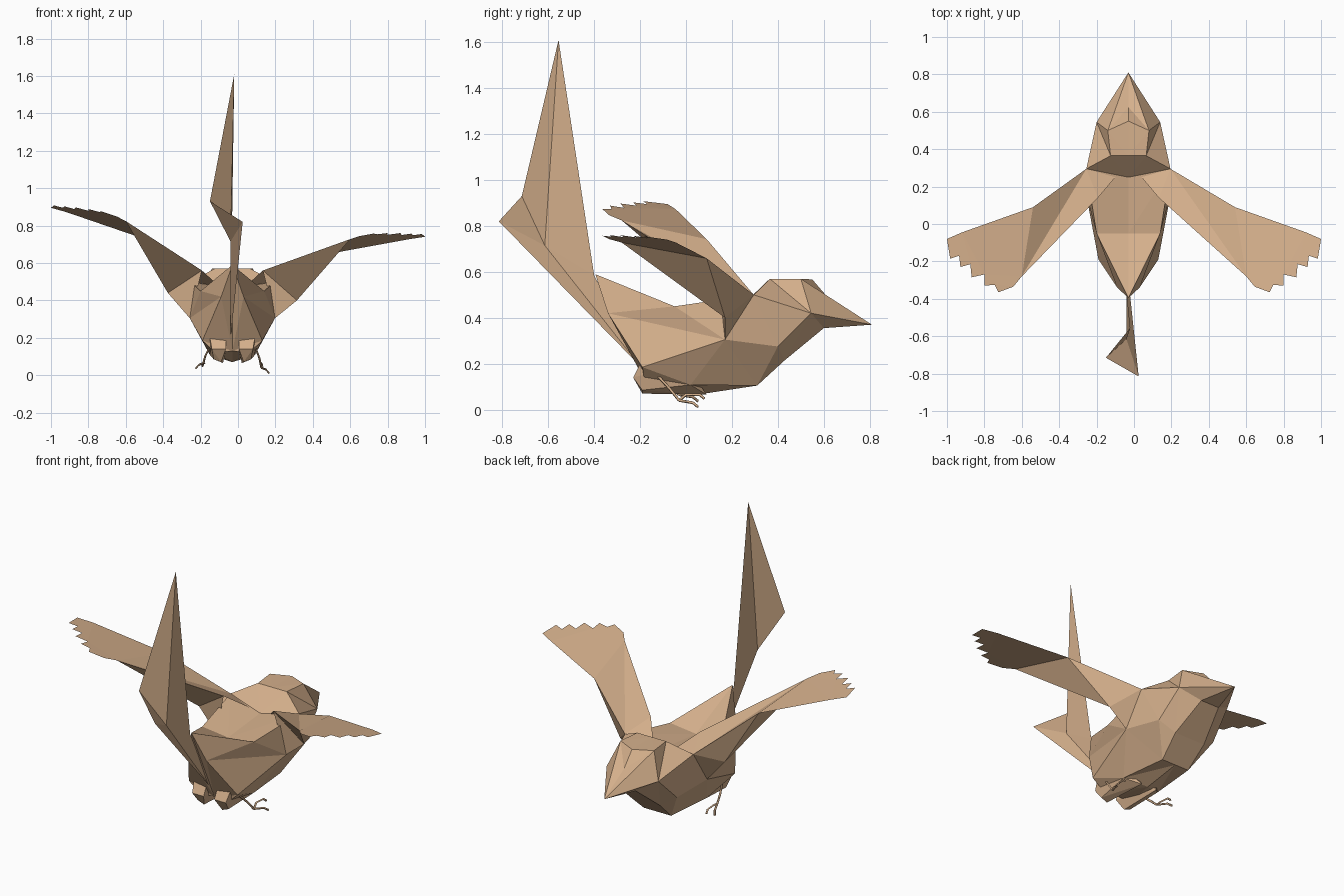
import bpy, bmesh
from mathutils import Vector

if "Cube" in bpy.data.objects:
    bpy.data.objects.remove(bpy.data.objects["Cube"])

C = -0.03  # body centre line
tan = bpy.data.materials.new("tan_paper")
tan.diffuse_color = (0.66, 0.43, 0.26, 1)
tan.use_nodes = True
tan.node_tree.nodes["Principled BSDF"].inputs["Base Color"].default_value = tan.diffuse_color


def add_mesh(name, verts, faces, fix_normals=True):
    me = bpy.data.meshes.new(name)
    me.from_pydata(verts, [], faces)
    bm = bmesh.new()
    bm.from_mesh(me)
    bmesh.ops.remove_doubles(bm, verts=bm.verts, dist=0.0005)
    bmesh.ops.dissolve_degenerate(bm, edges=bm.edges, dist=0.0005)
    bmesh.ops.triangulate(bm, faces=[f for f in bm.faces if len(f.verts) > 3])
    if fix_normals:
        bmesh.ops.recalc_face_normals(bm, faces=bm.faces)
    bm.to_mesh(me)
    bm.free()
    me.materials.append(tan)
    ob = bpy.data.objects.new(name, me)
    bpy.context.collection.objects.link(ob)
    return ob


def hull(name, pts):
    bm = bmesh.new()
    for p in pts:
        bm.verts.new(p)
    bmesh.ops.convex_hull(bm, input=bm.verts)
    me = bpy.data.meshes.new(name)
    bmesh.ops.delete(bm, geom=[v for v in bm.verts if not v.link_faces], context='VERTS')
    bm.to_mesh(me)
    bm.free()
    me.materials.append(tan)
    bpy.context.collection.objects.link(bpy.data.objects.new(name, me))


# body: half sections from belly to back (half width, y, z), tail end to beak
tip = (0, 0.81, 0.37)
brow = (0.17, 0.545, 0.42)
forehead = (0, 0.625, 0.48)
rings = [
    [(0, -0.18, 0.13), (0.09, -0.18, 0.12), (0.16, -0.19, 0.185), (0.06, -0.34, 0.42), (0, -0.395, 0.59)],
    [(0, 0.08, 0.07), (0.12, 0.02, 0.108), (0.228, 0.17, 0.305), (0.17, -0.05, 0.45), (0, -0.05, 0.43)],
    [(0, 0.31, 0.105), (0.09, 0.31, 0.105), (0.19, 0.40, 0.275), (0.225, 0.295, 0.50), (0, 0.25, 0.46)],
    [(0, 0.43, 0.215), (0.10, 0.43, 0.215), brow, (0.095, 0.365, 0.57), (0, 0.365, 0.57)],
    [(0, 0.60, 0.355), (0.06, 0.60, 0.355), brow, (0.11, 0.50, 0.57), (0, 0.55, 0.567)],
    [tip, tip, tip, forehead, forehead],
]
verts, faces = [], []
for s in (1, -1):
    o = len(verts)
    verts += [(C + s * x, y, z) for ring in rings for x, y, z in ring]
    faces.append([o + j for j in range(5)])
    for i in range(5):
        for j in range(4):
            a0, a1 = o + i * 5 + j, o + i * 5 + j + 1
            b0, b1 = a0 + 5, a1 + 5
            tris = [(a0, a1, b1), (a0, b1, b0)] if (i, j) == (1, 2) else [(a0, a1, b0), (a1, b1, b0)]
            faces += [t for t in tris if len({tuple(verts[k]) for k in t}) == 3]
add_mesh("body", verts, faces)

# wings: folded inner panel plus outer panel with notched feather edge
feathers = [(0.54, 0.09), (0.92, -0.045), (1.0, -0.08), (0.983, -0.185), (0.935, -0.17),
            (0.928, -0.23), (0.875, -0.215), (0.868, -0.285), (0.80, -0.27), (0.80, -0.33),
            (0.745, -0.325), (0.725, -0.365), (0.645, -0.335), (0.60, -0.28)]
for side, s, z_elbow, z_tip, z_low in (("right", 1, 0.655, 0.74, 0.40), ("left", -1, 0.735, 0.895, 0.44)):
    def lift(x, y):
        t = (x - 0.53) / 0.47
        back = (0.09 - 0.17 * t - y) / 0.35
        return z_elbow + (z_tip - z_elbow) * t ** 0.8 + 0.055 * max(back, 0)
    outer = [(s * x, y, lift(x, y)) for x, y in feathers]
    n = len(outer)
    inner = [(C + s * 0.225, 0.295, 0.50), (C + s * 0.07, 0.25, 0.475), (C + s * 0.163, 0.14, 0.56),
             (C + s * 0.345, 0.17, z_low), (C + s * 0.228, 0.17, 0.305)]
    S, N, R, Q, P = range(n, n + 5)
    E, T = 0, n - 1
    add_mesh(side + "_wing", outer + inner,
             [list(range(n)), (S, E, T), (S, T, R), (S, R, N), (S, Q, E), (E, Q, T),
              (Q, R, T), (P, Q, R), (S, P, Q)], False)

# tail: folded upright fan
tail = [(-0.04, -0.20, 0.19), (-0.035, -0.40, 0.585), (-0.02, -0.555, 1.61),
        (-0.15, -0.715, 0.93), (0.025, -0.815, 0.82), (-0.04, -0.615, 0.715)]
add_mesh("tail", tail, [(0, 1, 5), (1, 2, 5), (2, 3, 5), (3, 4, 5), (4, 0, 5)], False)

# thighs, legs and toes
for side, s in (("right", 1), ("left", -1)):
    hull(side + "_thigh", [(C + s * x, y, z) for x, y, z in (
        (0.035, -0.23, 0.14), (0.11, -0.23, 0.14), (0.035, -0.20, 0.20), (0.12, -0.20, 0.20),
        (0.06, -0.19, 0.07), (0.10, -0.19, 0.085), (0.05, 0.09, 0.065), (0.12, 0.02, 0.108),
        (0.04, 0.0, 0.2), (0.14, 0.0, 0.2))])
    dz = 0 if s > 0 else 0.025
    ankle = (0.155, -0.03, 0.04 + dz)
    cu = bpy.data.curves.new(side + "_foot", 'CURVE')
    cu.dimensions = '3D'
    cu.bevel_depth = 0.006
    cu.bevel_resolution = 0
    for path in ([(0.12, -0.13, 0.155), (0.145, -0.07, 0.09 + dz / 2), ankle],
                 [ankle, (0.18, 0.03, 0.03 + dz), (0.195, 0.052, 0.012 + dz)],
                 [ankle, (0.15, 0.0, 0.065), (0.155, 0.06, 0.065), (0.16, 0.08, 0.048)]):
        sp = cu.splines.new('POLY')
        sp.points.add(len(path) - 1)
        for p, (x, y, z) in zip(sp.points, path):
            p.co = (C + s * x, y, z, 1)
    cu.materials.append(tan)
    bpy.context.collection.objects.link(bpy.data.objects.new(side + "_foot", cu))
